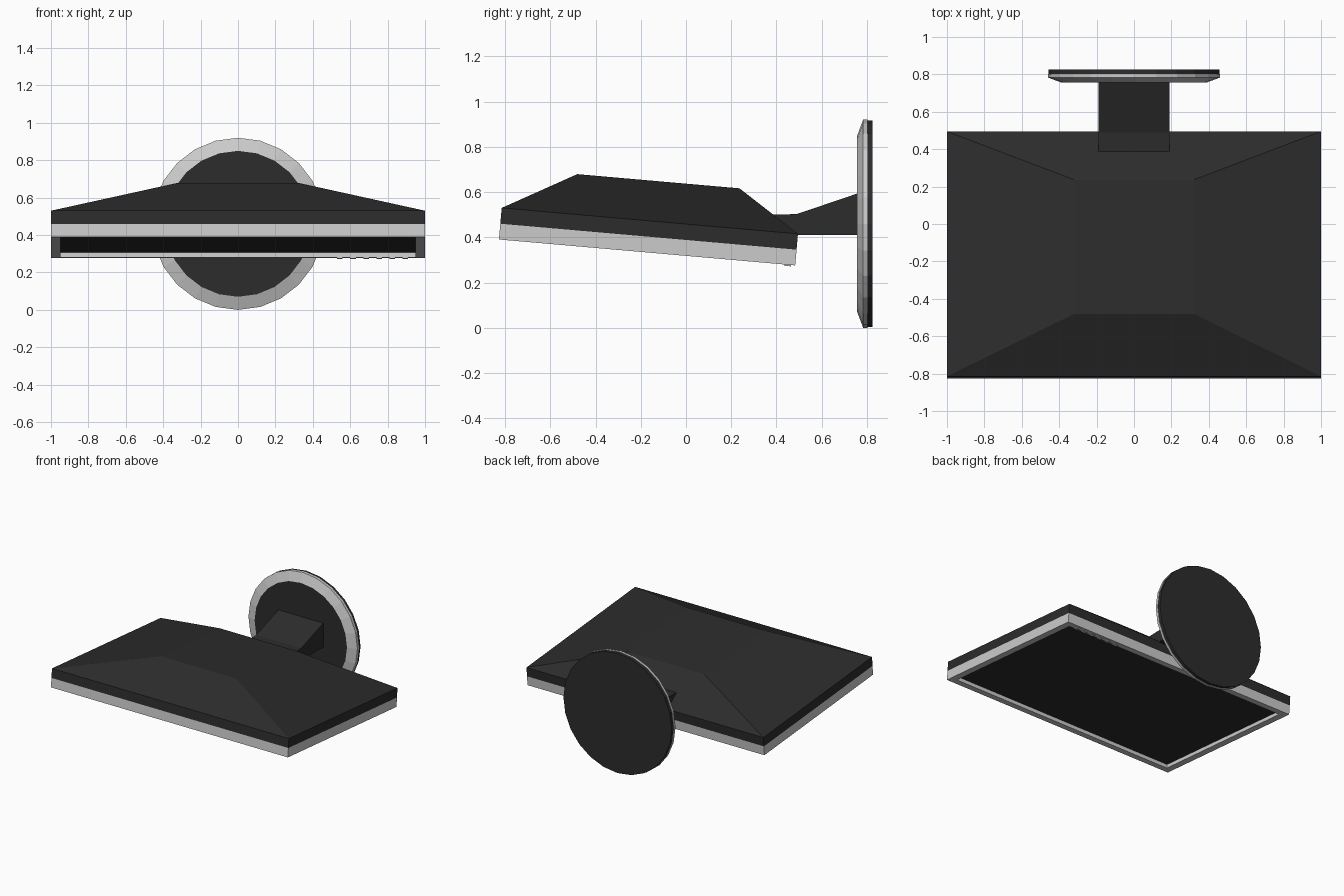
import bpy, bmesh, math
from mathutils import Vector

if "Cube" in bpy.data.objects:
    bpy.data.objects.remove(bpy.data.objects["Cube"])


def material(name, v):
    m = bpy.data.materials.new(name)
    m.diffuse_color = (v, v, v, 1)
    m.use_nodes = True
    m.node_tree.nodes["Principled BSDF"].inputs["Base Color"].default_value = m.diffuse_color
    return m


DARK = material("dark_plastic", 0.025)
SILVER = material("silver_plastic", 0.55)
TILT = math.radians(5)
LENGTH = 1.315  # panel size along its slope


def loft(name, loops, mat, ring=False):
    """Bridge matching loops; cap the ends, or join last to first if ring."""
    bm = bmesh.new()
    rows = [[bm.verts.new(p) for p in loop] for loop in loops]
    pairs = list(zip(rows, rows[1:]))
    if ring:
        pairs.append((rows[-1], rows[0]))
    else:
        bm.faces.new(rows[0])
        bm.faces.new(rows[-1])
    n = len(rows[0])
    for a, b in pairs:
        for i in range(n):
            j = (i + 1) % n
            bm.faces.new((a[i], a[j], b[j], b[i]))
    bmesh.ops.recalc_face_normals(bm, faces=bm.faces)
    me = bpy.data.meshes.new(name)
    bm.to_mesh(me)
    bm.free()
    me.materials.append(mat)
    ob = bpy.data.objects.new(name, me)
    bpy.context.collection.objects.link(ob)
    return ob


def panel_point(x, u, n):
    """Point in the tilted panel frame: u along the slope, n above the rim."""
    c, s = math.cos(TILT), math.sin(TILT)
    return Vector((x, -0.815 + u * c + n * s, 0.53 - u * s + n * c))


def rect(x0, x1, u0, u1, n):
    return [panel_point(x, u, n) for x, u in ((x0, u0), (x1, u0), (x1, u1), (x0, u1))]


def circle(r, y, sides=24):
    return [(r * math.sin(2 * math.pi * i / sides), y,
             0.46 + r * math.cos(2 * math.pi * i / sides)) for i in range(sides)]


# Dark back shell with sloped sides
loft("back_shell", [rect(-1, 1, 0, LENGTH, -0.07),
                    rect(-1, 1, 0, LENGTH, 0),
                    rect(-0.32, 0.32, 0.32, 1.04, 0.178)], DARK)

# Silver frame with a recess for the screen
B = 0.05
loft("screen_frame", [rect(-1, 1, 0, LENGTH, -0.07),
                      rect(-1, 1, 0, LENGTH, -0.14),
                      rect(-1 + B, 1 - B, B, LENGTH - B, -0.14),
                      rect(-1 + B, 1 - B, B, LENGTH - B, -0.11)], SILVER)

# Screen
loft("screen", [rect(-1 + B, 1 - B, B, LENGTH - B, -0.108),
                rect(-1 + B, 1 - B, B, LENGTH - B, -0.113)], DARK)

# Row of buttons on the bezel
for i in range(6):
    x = 0.53 + 0.07 * i
    loft(f"button_{i + 1}", [rect(x, x + 0.03, 1.268, 1.296, -0.135),
                             rect(x, x + 0.03, 1.268, 1.296, -0.146)], SILVER)

# Stand arm
ARM = [(0.385, 0.5), (0.49, 0.503), (0.77, 0.598), (0.77, 0.41), (0.385, 0.41)]
loft("stand_arm", [[(x, y, z) for y, z in ARM] for x in (-0.19, 0.19)], DARK)

# Round base: dark plate and silver chamfered trim
loft("base_plate", [circle(0.39, 0.757), circle(0.39, 0.802),
                    circle(0.457, 0.802), circle(0.457, 0.825)], DARK)
loft("base_trim", [circle(0.39, 0.757), circle(0.46, 0.783),
                   circle(0.46, 0.802), circle(0.39, 0.802)], SILVER, ring=True)
